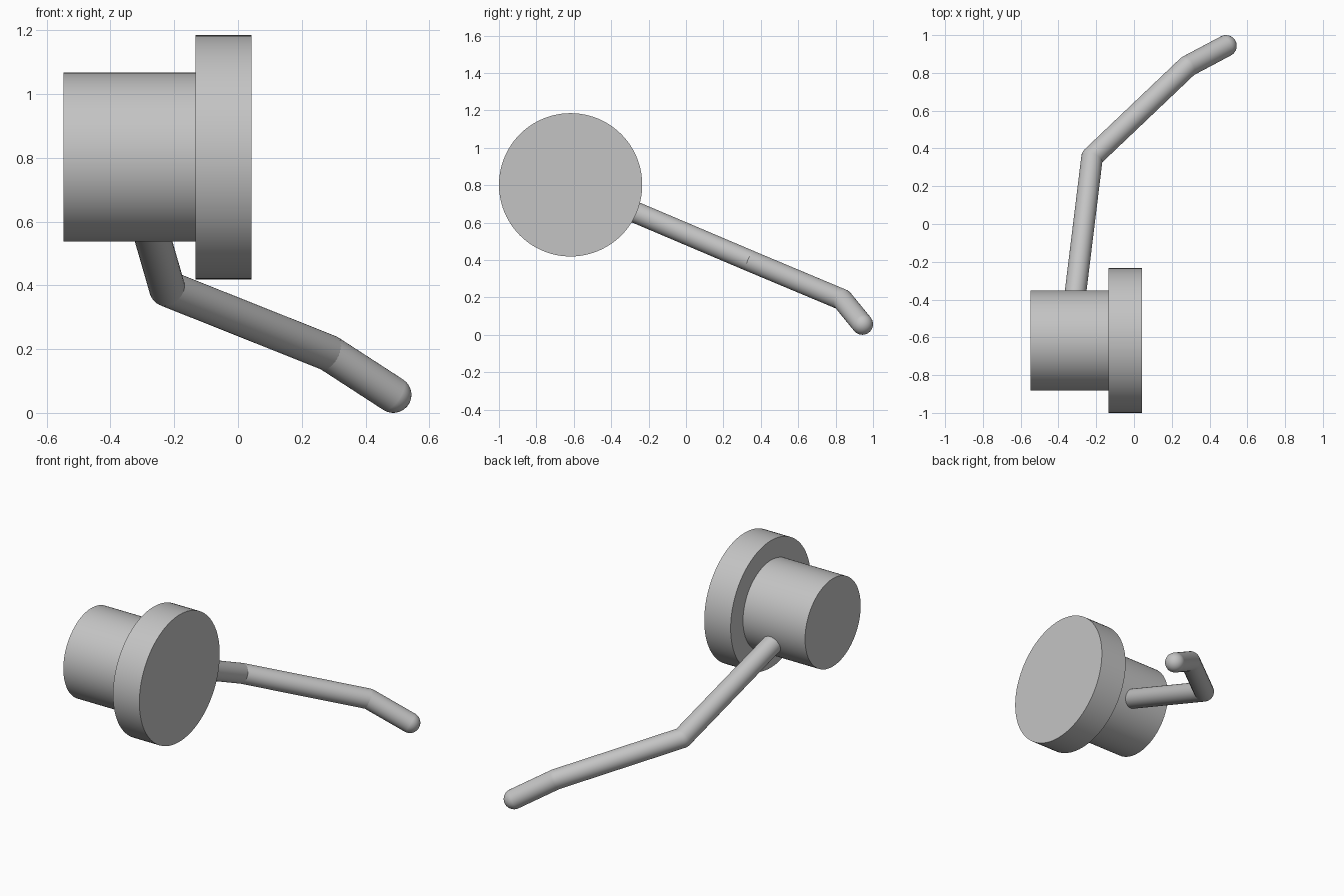
import bpy, bmesh, math
from mathutils import Vector, Matrix

cube = bpy.data.objects.get("Cube")
if cube:
    bpy.data.objects.remove(cube, do_unlink=True)

# Material
grey = bpy.data.materials.new("plain grey")
grey.use_nodes = True
COLOUR = (0.55, 0.55, 0.55, 1)
grey.diffuse_color = COLOUR
grey.node_tree.nodes["Principled BSDF"].inputs["Base Color"].default_value = COLOUR


def finish(name, bm):
    bmesh.ops.recalc_face_normals(bm, faces=bm.faces)
    mesh = bpy.data.meshes.new(name)
    bm.to_mesh(mesh)
    bm.free()
    mesh.materials.append(grey)
    obj = bpy.data.objects.new(name, mesh)
    bpy.context.collection.objects.link(obj)
    bpy.ops.object.select_all(action='DESELECT')
    obj.select_set(True)
    bpy.context.view_layer.objects.active = obj
    bpy.ops.object.shade_smooth_by_angle(angle=math.radians(30))
    return obj


# Stepped knob: a drum and a wider flange turned about the x axis
AXIS = Vector((0, -0.617, 0.802))
DRUM_R, FLANGE_R = 0.265, 0.383
profile = [(-0.548, 0), (-0.548, DRUM_R), (-0.134, DRUM_R),
           (-0.134, FLANGE_R), (0.042, FLANGE_R), (0.042, 0)]
bm = bmesh.new()
verts = [bm.verts.new(AXIS + Vector((x, 0, r))) for x, r in profile]
edges = [bm.edges.new(pair) for pair in zip(verts, verts[1:])]
bmesh.ops.spin(bm, geom=verts + edges, cent=AXIS, axis=(1, 0, 0),
               angle=math.tau, steps=96)
bmesh.ops.remove_doubles(bm, verts=bm.verts, dist=0.0001)
finish("stepped_knob", bm)

# Bent rod: straight runs with ball joints and a rounded tip
ROD_R, SIDES = 0.057, 32
path = [Vector(p) for p in ((-0.341, -0.617, 0.802), (-0.222, 0.354, 0.39),
                            (0.285, 0.836, 0.188), (0.487, 0.943, 0.057))]
bm = bmesh.new()
for start, end in zip(path, path[1:]):
    run = end - start
    turn = run.to_track_quat('Z', 'Y').to_matrix().to_4x4()
    bmesh.ops.create_cone(bm, cap_ends=True, segments=SIDES,
                          radius1=ROD_R, radius2=ROD_R, depth=run.length,
                          matrix=Matrix.Translation((start + end) / 2) @ turn)
    bmesh.ops.create_uvsphere(bm, u_segments=SIDES, v_segments=SIDES // 2,
                              radius=ROD_R, matrix=Matrix.Translation(end) @ turn)
finish("bent_rod", bm)
